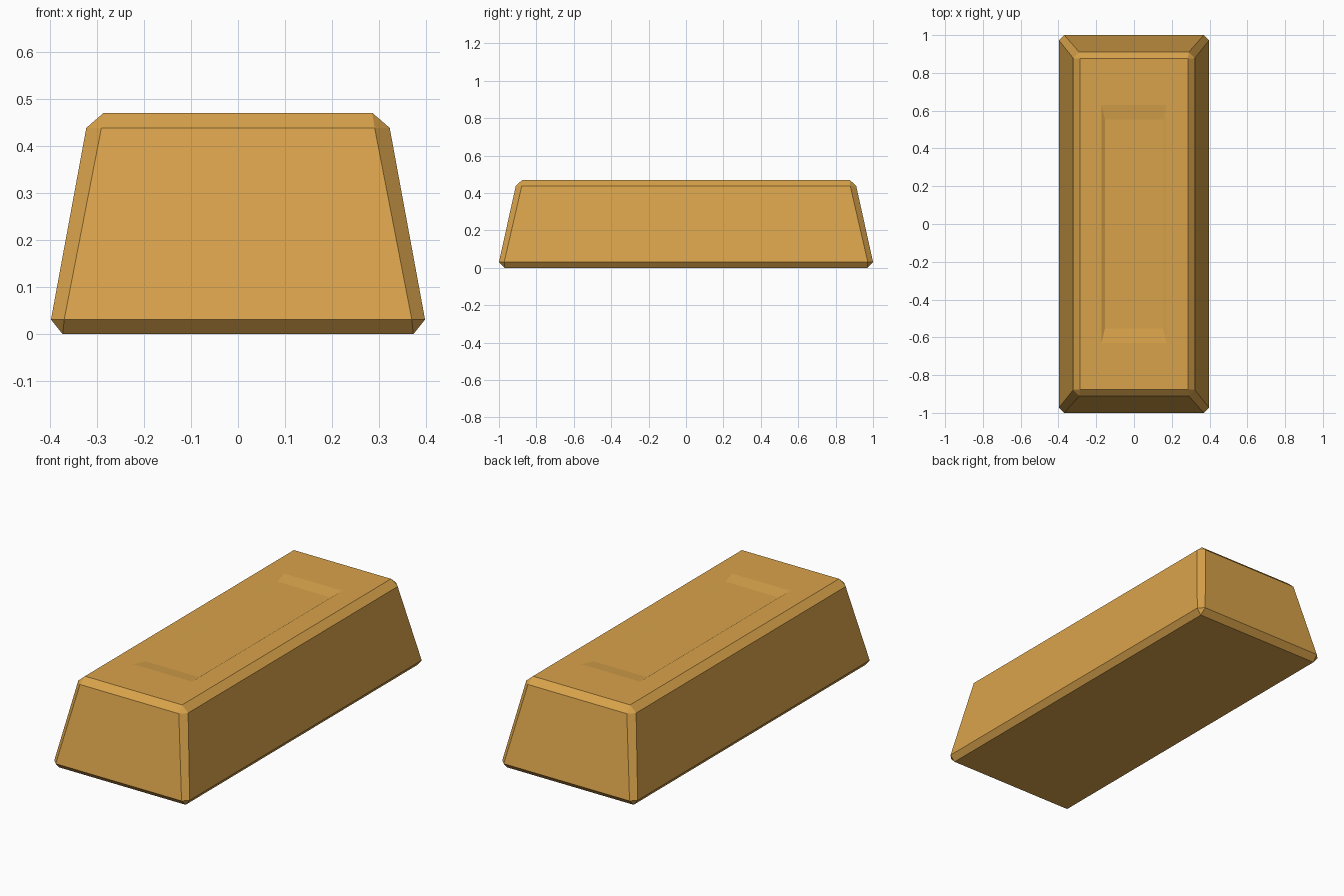
import bpy
import bmesh

cube = bpy.data.objects.get("Cube")
if cube:
    bpy.data.objects.remove(cube, do_unlink=True)

gold = bpy.data.materials.new("warm_gold")
gold.use_nodes = True
colour = (0.69, 0.365, 0.07, 1.0)
gold.diffuse_color = colour
gold.node_tree.nodes["Principled BSDF"].inputs["Base Color"].default_value = colour


def ring(bm, hx, hy, cut, z):
    """Rectangle outline with cut corners, counter-clockwise from above."""
    points = []
    for sx, sy in ((1, 1), (-1, 1), (-1, -1), (1, -1)):
        pair = [(sx * hx, sy * (hy - cut), z), (sx * (hx - cut), sy * hy, z)]
        points += pair if sx * sy > 0 else pair[::-1]
    return [bm.verts.new(p) for p in points]


# Half width, half length, corner cut and height, from the base to the recess floor
SECTIONS = [
    (0.372, 0.97, 0, 0),          # base
    (0.397, 1.0, 0.028, 0.031),   # widest outline
    (0.322, 0.91, 0.032, 0.438),  # shoulder
    (0.285, 0.875, 0, 0.47),      # top rim
    (0.172, 0.63, 0, 0.47),       # recess lip
    (0.154, 0.553, 0, 0.46),      # recess floor
]

# Ingot body, lofted through the sections and closed at both ends
bm = bmesh.new()
rings = [ring(bm, *section) for section in SECTIONS]
for low, high in zip(rings, rings[1:]):
    for i in range(len(low)):
        j = (i + 1) % len(low)
        bm.faces.new((low[i], low[j], high[j], high[i]))
bm.faces.new(rings[0][::-1])
bm.faces.new(rings[-1])
bmesh.ops.remove_doubles(bm, verts=bm.verts[:], dist=0.0001)
bmesh.ops.recalc_face_normals(bm, faces=bm.faces[:])

mesh = bpy.data.meshes.new("ingot")
bm.to_mesh(mesh)
bm.free()
mesh.materials.append(gold)
bpy.context.collection.objects.link(bpy.data.objects.new("ingot", mesh))
